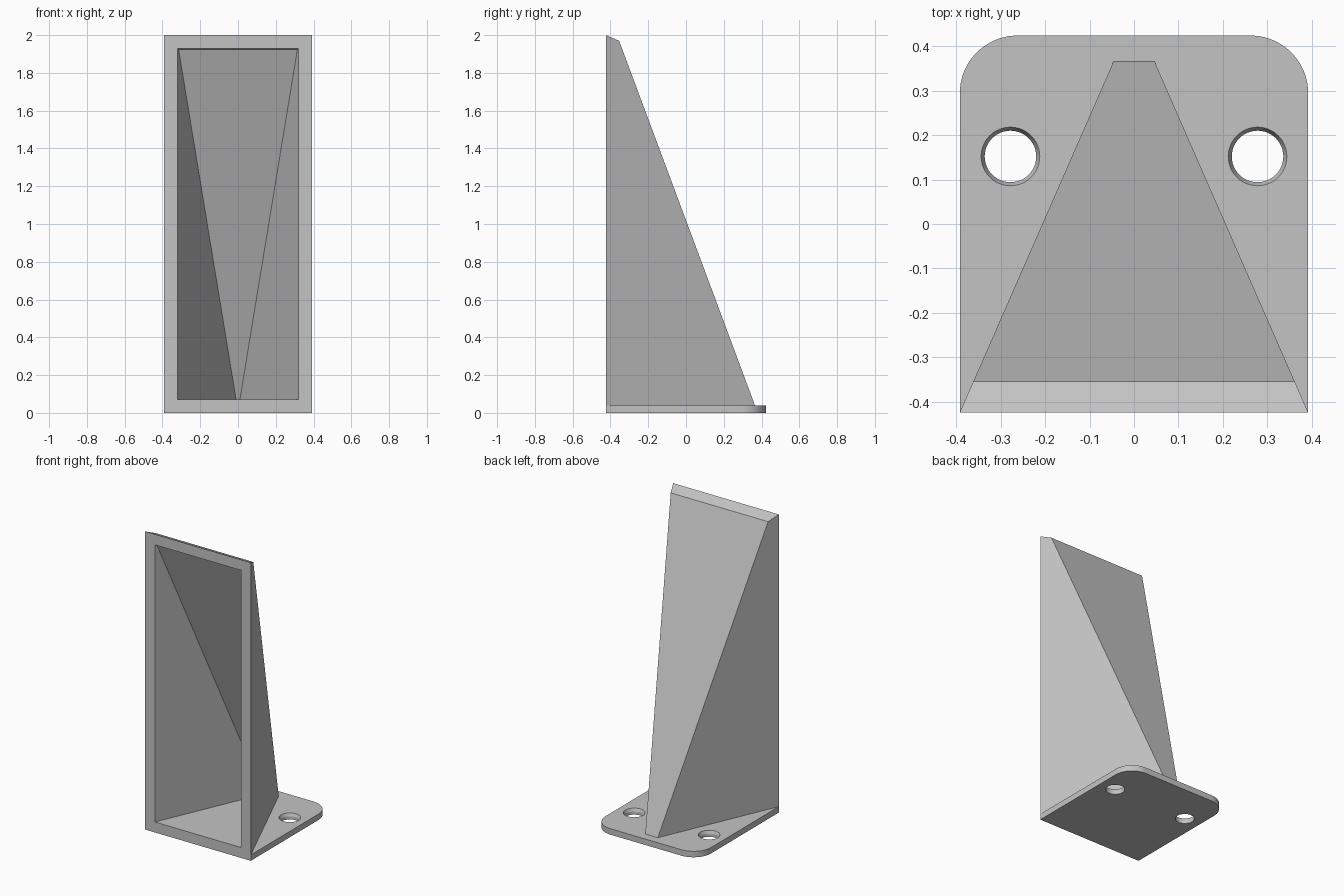
import bpy, bmesh, math

cube = bpy.data.objects.get("Cube")
if cube:
    bpy.data.objects.remove(cube, do_unlink=True)

grey = bpy.data.materials.new("plain grey")
grey.use_nodes = True
colour = (0.55, 0.55, 0.55, 1)
grey.diffuse_color = colour
grey.node_tree.nodes["Principled BSDF"].inputs["Base Color"].default_value = colour

FRONT = -0.424   # plane of the open mouth
TAPER = 0.438    # side wall inset per unit of depth


def add_object(name, bm):
    bmesh.ops.recalc_face_normals(bm, faces=bm.faces)
    mesh = bpy.data.meshes.new(name)
    bm.to_mesh(mesh)
    bm.free()
    mesh.materials.append(grey)
    ob = bpy.data.objects.new(name, mesh)
    bpy.context.collection.objects.link(ob)
    return ob


def wedge(name, half_width, section):
    """Tapered solid: a side section (y, z) whose width shrinks toward the back."""
    bm = bmesh.new()
    for y, z in section:
        x = half_width - TAPER * (y - FRONT)
        for side in (-1, 1):
            bm.verts.new((side * x, y, z))
    bmesh.ops.convex_hull(bm, input=bm.verts)
    bmesh.ops.dissolve_limit(bm, angle_limit=math.radians(0.5),
                             verts=bm.verts, edges=bm.edges)
    return add_object(name, bm)


def rounded_plate(name, half_x, half_y, radius, height, steps=20):
    """Plate with square front corners and rounded back corners."""
    outline = [(-half_x, -half_y), (half_x, -half_y)]
    for side, start in ((1, 0), (-1, 90)):
        for i in range(steps + 1):
            a = math.radians(start + 90 * i / steps)
            outline.append((side * (half_x - radius) + radius * math.cos(a),
                            half_y - radius + radius * math.sin(a)))
    bm = bmesh.new()
    face = bm.faces.new([bm.verts.new((x, y, 0)) for x, y in outline])
    top = bmesh.ops.extrude_face_region(bm, geom=[face])["geom"]
    bmesh.ops.translate(bm, vec=(0, 0, height),
                        verts=[v for v in top if isinstance(v, bmesh.types.BMVert)])
    return add_object(name, bm)


def lathe(name, x, y, profile, sides=48):
    """Stack of rings (radius, z) capped at both ends."""
    bm = bmesh.new()
    rings = [[bm.verts.new((x + r * math.cos(math.tau * i / sides),
                            y + r * math.sin(math.tau * i / sides), z))
              for i in range(sides)] for r, z in profile]
    for low, high in zip(rings, rings[1:]):
        for i in range(sides):
            j = (i + 1) % sides
            bm.faces.new((low[i], low[j], high[j], high[i]))
    bm.faces.new(rings[0])
    bm.faces.new(rings[-1])
    return add_object(name, bm)


def combine(target, helper, operation):
    mod = target.modifiers.new(operation.lower(), "BOOLEAN")
    mod.operation = operation
    mod.solver = "EXACT"
    mod.object = helper
    bpy.context.view_layer.objects.active = target
    bpy.ops.object.modifier_apply(modifier=mod.name)
    bpy.data.objects.remove(helper, do_unlink=True)


# Tapered upright joined to the mounting plate
bracket = wedge("wedge_bracket", 0.392,
                [(FRONT, 0), (FRONT, 2), (-0.354, 1.97), (0.38, 0)])
plate = rounded_plate("mounting_plate", 0.392, 0.424, 0.13, 0.04)
combine(bracket, plate, "UNION")

# Hollow inside, open at the front
cavity = wedge("cavity_cutter", 0.32,
               [(-0.5, 0.07), (-0.5, 1.962), (-0.411, 1.924), (0.284, 0.07)])
combine(bracket, cavity, "DIFFERENCE")

# Screw holes with a bevelled rim
for side in (-1, 1):
    hole = lathe("hole_cutter", side * 0.278, 0.152,
                 [(0.058, -0.05), (0.058, 0.02), (0.066, 0.04), (0.066, 0.08)])
    combine(bracket, hole, "DIFFERENCE")

# Merge leftover flat splits, then smooth only the curved walls
bm = bmesh.new()
bm.from_mesh(bracket.data)
bmesh.ops.remove_doubles(bm, verts=bm.verts, dist=0.0001)
bmesh.ops.dissolve_limit(bm, angle_limit=math.radians(0.5),
                         verts=bm.verts, edges=bm.edges)
bm.to_mesh(bracket.data)
bm.free()
bpy.ops.object.select_all(action="DESELECT")
bracket.select_set(True)
bpy.context.view_layer.objects.active = bracket
bpy.ops.object.shade_smooth_by_angle(angle=math.radians(15))
